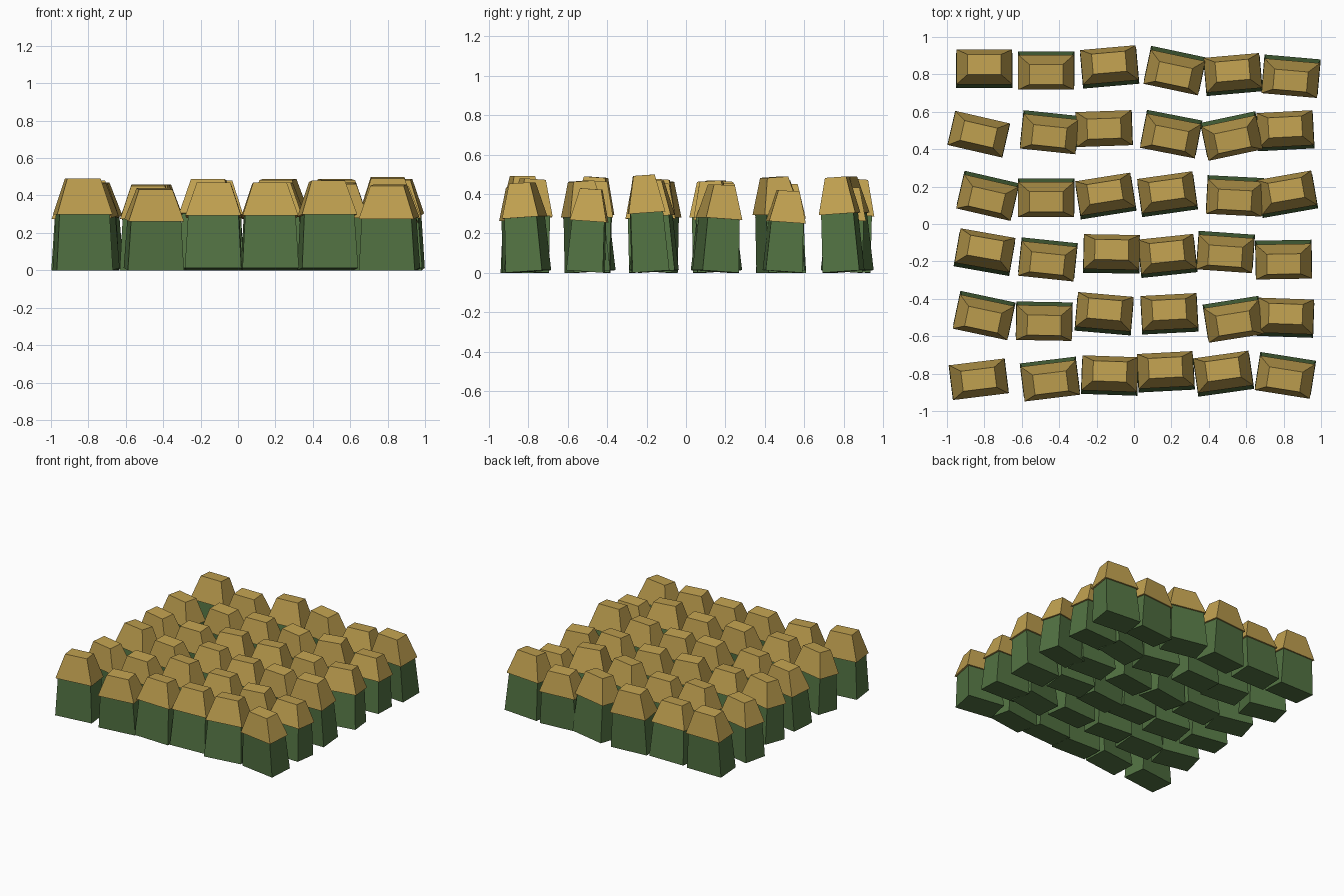
import bpy
import bmesh
from math import radians, sin
from mathutils import Matrix, Vector

cube = bpy.data.objects.get("Cube")
if cube:
    bpy.data.objects.remove(cube, do_unlink=True)


def make_material(name, colour):
    mat = bpy.data.materials.new(name)
    mat.use_nodes = True
    mat.diffuse_color = (*colour, 1)
    mat.node_tree.nodes["Principled BSDF"].inputs["Base Color"].default_value = (*colour, 1)
    return mat


green = make_material("stalk green", (.085, .17, .055))
gold = make_material("ripe gold", (.53, .355, .08))


def add_frustum(bm, bottom, top, low, high, material_index):
    """Closed, flat-sided block tapering from one rectangle to another."""
    rings = []
    for (width, depth), z in ((bottom, low), (top, high)):
        corners = [(-1, -1), (1, -1), (1, 1), (-1, 1)]
        rings.append([bm.verts.new((sx * width / 2, sy * depth / 2, z))
                      for sx, sy in corners])
    lower, upper = rings
    faces = [bm.faces.new(lower[::-1]), bm.faces.new(upper)]
    for i in range(4):
        j = (i + 1) % 4
        faces.append(bm.faces.new((lower[i], lower[j], upper[j], upper[i])))
    for face in faces:
        face.material_index = material_index


STALK_BASE, STALK_TOP = (.302, .187), (.27, .165)
HEAD_BASE, HEAD_TOP = (.298, .187), (.18, .108)


def add_clump(name, x, y, yaw, height, lean):
    """One crop clump: green stalks below, overhanging golden head above."""
    bm = bmesh.new()
    split = height * .61
    add_frustum(bm, STALK_BASE, STALK_TOP, 0, split, 0)
    add_frustum(bm, HEAD_BASE, HEAD_TOP, split, height, 1)
    lift = abs(sin(lean)) * STALK_BASE[1] / 2
    bm.transform(Matrix.Translation(Vector((x, y, lift)))
                 @ Matrix.Rotation(yaw, 4, "Z")
                 @ Matrix.Rotation(-lean, 4, "X"))
    mesh = bpy.data.meshes.new(name)
    bm.to_mesh(mesh)
    bm.free()
    mesh.materials.append(green)
    mesh.materials.append(gold)
    obj = bpy.data.objects.new(name, mesh)
    bpy.context.collection.objects.link(obj)


# Rows from back to front: x and y in hundredths, yaw in degrees,
# height in hundredths, and whether each clump leans back (+) or forward (-)
rows = [
    ([-80, -47, -13, 22, 53, 84], [82, 83, 83, 83, 79, 80],
     [0, 0, 5, -12, 5, -5], [47, 44, 47, 48, 43, 48], "+-+-+-"),
    ([-83, -45, -16, 20, 52, 81], [48, 50, 51, 49, 48, 49],
     [-13, -6, 2, -11, 12, 3], [45, 45, 45, 46, 48, 41], "0-0--+"),
    ([-78, -47, -15, 18, 54, 82], [16, 15, 14, 15, 16, 15],
     [-13, 0, 9, 8, -3, 10], [46, 44, 46, 45, 46, 44], "--++-+"),
    ([-80, -46, -12, 18, 49, 80], [-16, -18, -17, -18, -14, -18],
     [-10, -6, -1, 6, -4, 1], [46, 45, 47, 45, 46, 49], "+-++--"),
    ([-80, -48, -16, 19, 53, 81], [-48, -51, -49, -49, -50, -51],
     [-12, -1, -5, 3, 9, -2], [46, 45, 48, 46, 46, 42], "--++-+"),
    ([-83, -45, -13, 17, 48, 81], [-83, -82, -82, -80, -81, -80],
     [7, 7, -2, 3, 8, -9], [49, 43, 46, 46, 47, 45], "0-+++-"),
]
lean_angle = {"+": radians(4), "-": radians(-4), "0": 0}

for row_number, row in enumerate(rows, 1):
    for column, (x, y, yaw, height, lean) in enumerate(zip(*row), 1):
        add_clump(f"crop_clump_row{row_number}_column{column}",
                  x / 100, y / 100, radians(yaw), height / 100, lean_angle[lean])
